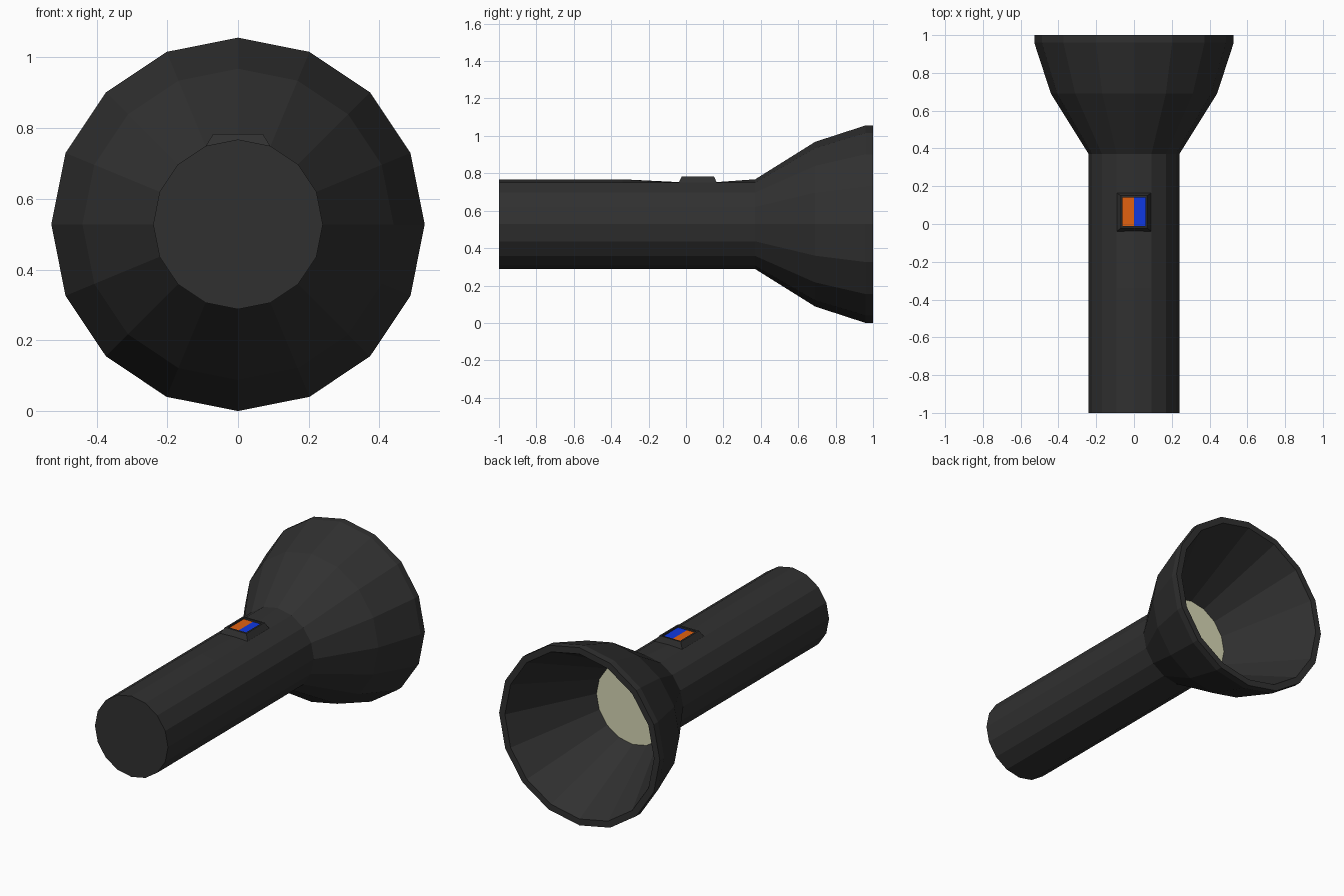
import bpy, bmesh, math

if "Cube" in bpy.data.objects:
    bpy.data.objects.remove(bpy.data.objects["Cube"])

SIDES, CZ = 16, 0.528


def material(name, rgb):
    m = bpy.data.materials.new(name)
    m.diffuse_color = (*rgb, 1)
    m.use_nodes = True
    m.node_tree.nodes["Principled BSDF"].inputs["Base Color"].default_value = m.diffuse_color
    return m


BLACK = material("black_plastic", (0.03, 0.03, 0.03))
CREAM = material("cream_lens", (0.68, 0.68, 0.46))
ORANGE = material("orange", (0.76, 0.12, 0.005))
BLUE = material("blue", (0.005, 0.04, 0.75))


def finish(name, bm, mat):
    me = bpy.data.meshes.new(name)
    bm.to_mesh(me)
    bm.free()
    me.materials.append(mat)
    ob = bpy.data.objects.new(name, me)
    bpy.context.collection.objects.link(ob)
    return ob


def ring(bm, y, r):
    """16-sided ring around the y axis, first vertex at the top."""
    angles = [2 * math.pi * i / SIDES for i in range(SIDES)]
    return [bm.verts.new((r * math.sin(a), y, CZ + r * math.cos(a))) for a in angles]


def bridge(bm, a, b):
    n = len(a)
    for i in range(n):
        j = (i + 1) % n
        bm.faces.new((a[i], a[j], b[j], b[i]))


# Body: handle, flared head, rim and reflector cone as one lathe profile (y, radius)
PROFILE = [(-1, 0.24), (-0.34, 0.24), (-0.04, 0.24), (0.165, 0.24), (0.37, 0.24),
           (0.69, 0.44), (0.96, 0.528), (1, 0.528), (1, 0.49), (0.5, 0.238)]
bm = bmesh.new()
rings = [ring(bm, y, r) for y, r in PROFILE]
for a, b in zip(rings, rings[1:]):
    bridge(bm, a, b)
bm.faces.new(rings[0])
# Flatten the top ridge under the switch
for k in (2, 3):
    rings[k][0].co.z = 0.753
bmesh.ops.recalc_face_normals(bm, faces=bm.faces)
# The mesh is open only at the lens, so make sure the end cap points outward
bm.normal_update()
cap = min(bm.faces, key=lambda f: f.calc_center_median().y)
if cap.normal.y > 0:
    bmesh.ops.reverse_faces(bm, faces=bm.faces)
finish("torch_body", bm, BLACK)

# Lens disc at the bottom of the reflector, facing +y
bm = bmesh.new()
bm.faces.new(ring(bm, 0.5, 0.238))
bm.normal_update()
for f in bm.faces:
    if f.normal.y < 0:
        f.normal_flip()
finish("lens", bm, CREAM)


def rect(bm, hx, y0, y1, z):
    return [bm.verts.new(p) for p in
            ((-hx, y0, z), (hx, y0, z), (hx, y1, z), (-hx, y1, z))]


# Switch housing: sloped frame with a shallow recess
bm = bmesh.new()
loops = [rect(bm, *p) for p in ((0.092, -0.04, 0.165, 0.748), (0.07, -0.022, 0.15, 0.784),
                                (0.06, -0.01, 0.14, 0.784), (0.06, -0.01, 0.14, 0.774))]
for a, b in zip(loops, loops[1:]):
    bridge(bm, a, b)
finish("switch_housing", bm, BLACK)

# Two-colour switch button
for name, x0, x1, mat in (("switch_left", -0.06, 0, ORANGE), ("switch_right", 0, 0.06, BLUE)):
    bm = bmesh.new()
    bm.faces.new([bm.verts.new(p) for p in ((x0, -0.01, 0.774), (x1, -0.01, 0.774),
                                            (x1, 0.14, 0.774), (x0, 0.14, 0.774))])
    finish(name, bm, mat)
